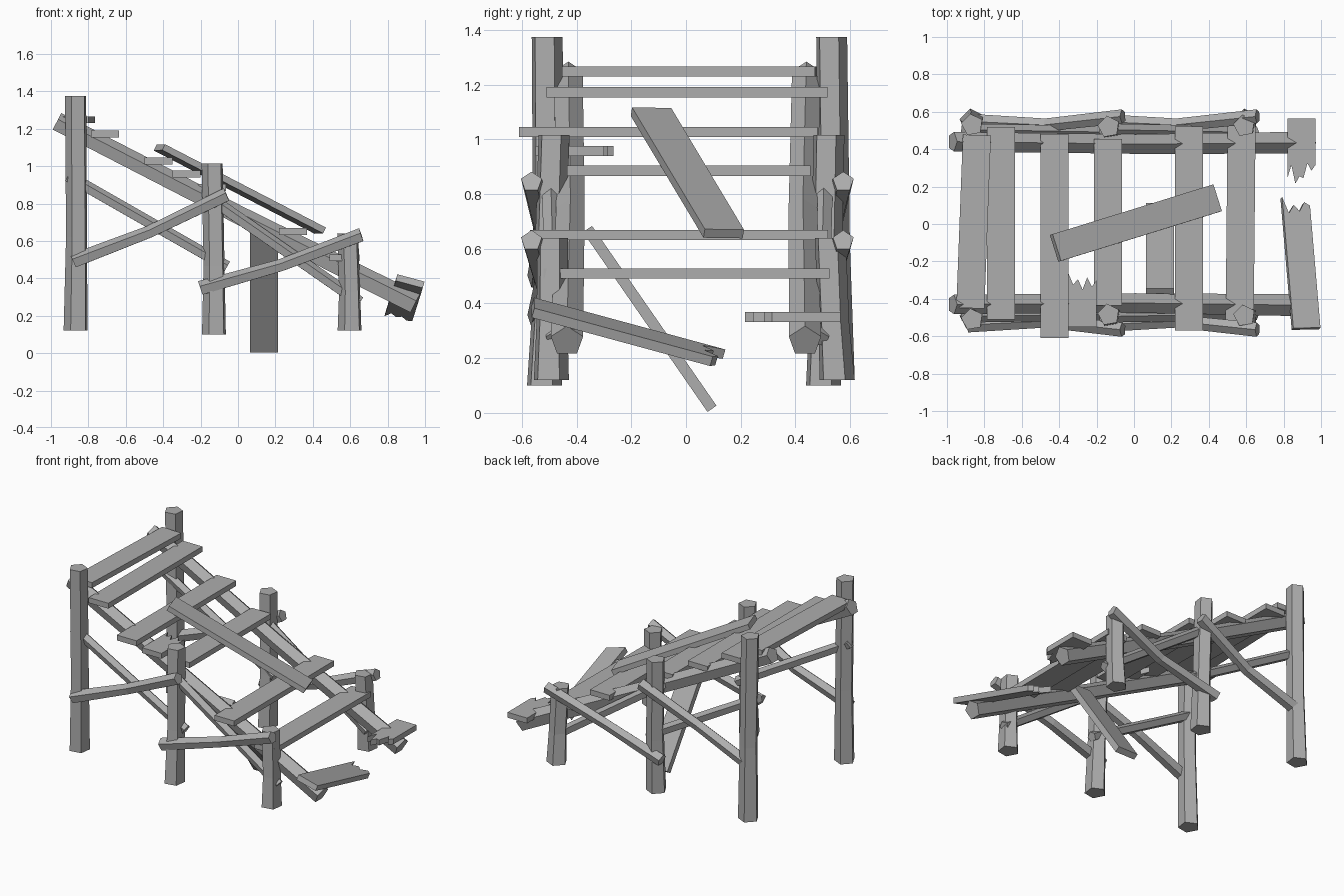
import bpy, bmesh, math
from mathutils import Vector

cube = bpy.data.objects.get("Cube")
if cube:
    bpy.data.objects.remove(cube, do_unlink=True)

wood = bpy.data.materials.new("weathered grey")
wood.use_nodes = True
GREY = (0.42, 0.42, 0.42, 1)
wood.diffuse_color = GREY
wood.node_tree.nodes["Principled BSDF"].inputs["Base Color"].default_value = GREY


def finish(name, bm):
    bmesh.ops.recalc_face_normals(bm, faces=bm.faces)
    mesh = bpy.data.meshes.new(name)
    bm.to_mesh(mesh)
    bm.free()
    mesh.materials.append(wood)
    obj = bpy.data.objects.new(name, mesh)
    bpy.context.collection.objects.link(obj)
    return obj


def pole(name, points, radii, phase=90, sides=5):
    """Rough-hewn pole: a few-sided ring swept along a short path."""
    pts = [Vector(p) for p in points]
    axis = (pts[-1] - pts[0]).normalized()
    if abs(axis.z) > 0.9:
        u, v = Vector((1, 0, 0)), Vector((0, 1, 0))
    else:
        u = Vector((0, 0, 1)).cross(axis).normalized()
        v = axis.cross(u)
    bm = bmesh.new()
    rings = []
    for p, r in zip(pts, radii):
        ring = []
        for i in range(sides):
            a = math.radians(phase) + math.tau * i / sides
            ring.append(bm.verts.new(p + r * (math.cos(a) * u + math.sin(a) * v)))
        rings.append(ring)
    for a, b in zip(rings, rings[1:]):
        for i in range(sides):
            j = (i + 1) % sides
            bm.faces.new((a[i], a[j], b[j], b[i]))
    bm.faces.new(rings[0])
    bm.faces.new(rings[-1])
    return finish(name, bm)


def plank(name, start, end, width=0.15, thick=0.037, across=(1, 0, 0), jag=()):
    """Board between two end centres; jag shortens the far end into splinters."""
    start, end = Vector(start), Vector(end)
    along = (end - start).normalized()
    side = Vector(across)
    side = (side - along * side.dot(along)).normalized()
    up = side.cross(along).normalized()
    cuts = list(jag) or [0, 0]
    outline = [start + side * width / 2, start - side * width / 2]
    for i, cut in enumerate(cuts):
        outline.append(end - along * cut + side * width * (i / (len(cuts) - 1) - 0.5))
    bm = bmesh.new()
    face = bm.faces.new([bm.verts.new(p - up * thick / 2) for p in outline])
    new = bmesh.ops.extrude_face_region(bm, geom=[face])["geom"]
    bmesh.ops.translate(bm, vec=up * thick,
                        verts=[g for g in new if isinstance(g, bmesh.types.BMVert)])
    return finish(name, bm)


# Upright posts: bottom x, top x, bottom z, top z, (front y, back y) at bottom and top
posts = [
    ("tall", -0.865, -0.865, 0.12, 1.375, (-0.50, 0.55), (-0.51, 0.53)),
    ("middle", -0.125, -0.135, 0.10, 1.015, (-0.52, 0.50), (-0.485, 0.52)),
    ("short", 0.60, 0.59, 0.12, 0.64, (-0.495, 0.55), (-0.49, 0.525)),
]
for label, xb, xt, zb, zt, yb, yt in posts:
    for i, where in enumerate(("front", "back")):
        mid = ((xb + xt) / 2 + 0.005, (yb[i] + yt[i]) / 2, zb + (zt - zb) * 0.4)
        pole(f"{label}_post_{where}", [(xb, yb[i], zb), mid, (xt, yt[i], zt)],
             [0.068, 0.06, 0.06], phase=(100, 172)[i])

# Sloping rails and crossed side braces on both sides
for s, where in ((-1, "front"), (1, "back")):
    shift = 0.015 if s > 0 else -0.005
    pole(f"rail_{where}", [(-0.97, s * 0.425 + shift, 1.235),
                           (0, s * 0.42 + shift / 2, 0.735),
                           (0.945, s * 0.435, 0.262)], [0.055, 0.055, 0.062])
    for label, x0, z0, x1, z1 in (("upper", -0.88, 0.49, -0.06, 0.845),
                                  ("lower", -0.2, 0.345, 0.66, 0.63)):
        pole(f"{label}_rising_brace_{where}",
             [(x0, s * 0.535 + shift, z0),
              ((x0 + x1) / 2, s * 0.515 + shift, (z0 + z1) / 2 - 0.02),
              (x1, s * 0.56 + shift, z1)], [0.042, 0.036, 0.04])
    for label, x0, z0, x1, z1 in (("upper", -0.91, 0.945, -0.06, 0.46),
                                  ("lower", -0.17, 0.84, 0.65, 0.27)):
        pole(f"{label}_falling_brace_{where}",
             [(x0, s * 0.49 + shift, z0), (x1, s * 0.475 + shift, z1)], [0.034, 0.034])

# Level treads: front x, back x, front y, back y, height
treads = [
    (-0.875, -0.84, -0.45, 0.475, 1.248),
    (-0.71, -0.71, -0.51, 0.518, 1.172),
    (-0.425, -0.425, -0.61, 0.48, 1.027),
    (-0.14, -0.14, -0.435, 0.455, 0.885),
    (0.295, 0.295, -0.57, 0.52, 0.65),
    (0.565, 0.575, -0.52, 0.525, 0.51),
]
for n, (xf, xb, yf, yb, z) in enumerate(treads, 1):
    plank(f"tread_{n}", (xf, yf, z), (xb, yb, z))

# Snapped treads with splintered ends
plank("broken_tread_upper", (-0.275, -0.55, 0.957), (-0.275, -0.265, 0.957),
      jag=(0, 0.06, 0.03, 0.085, 0.02, 0.07, 0.035))
plank("broken_tread_lower_back", (0.895, 0.565, 0.35), (0.895, 0.215, 0.35),
      jag=(0.03, 0.1, 0.0, 0.04, 0.03, 0.11, 0.07, 0.1))
plank("broken_tread_lower_front", (0.92, -0.56, 0.385), (0.86, 0.14, 0.195),
      across=(0.15, 0, -0.04), jag=(0, 0.09, 0.045, 0.08, 0.03, 0.05))

# Loose board lying over the treads, and a fallen board leaning below
plank("loose_board", (-0.42, -0.128, 1.10), (0.44, 0.138, 0.655), thick=0.035,
      across=(0.04, -0.145, 0.005))
plank("fallen_board", (0.14, -0.36, 0.672), (0.14, 0.095, 0.015), thick=0.04)
